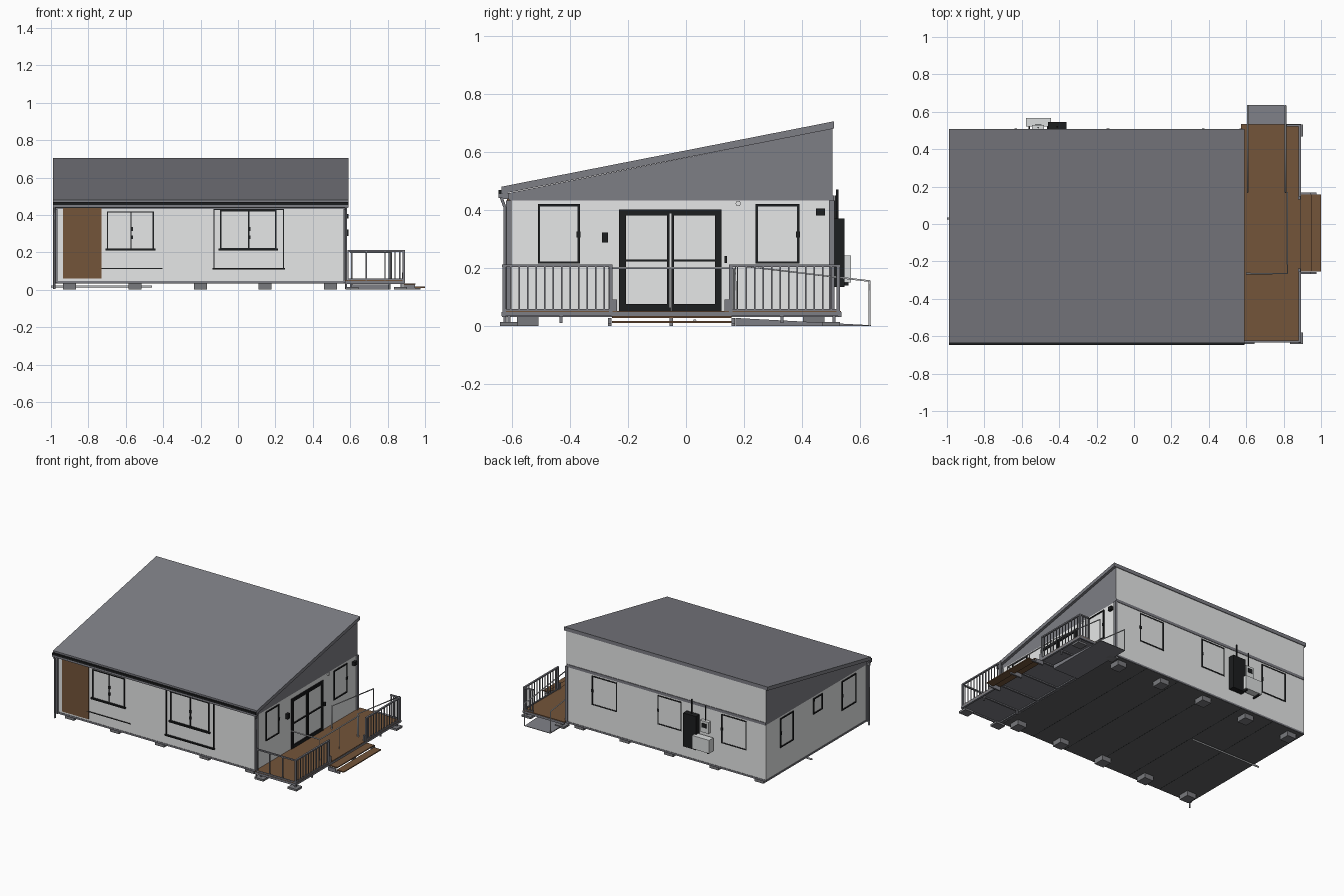
import bpy, bmesh, math
from mathutils import Vector


def mat(name, r, g, b):
    m = bpy.data.materials.new(name)
    m.diffuse_color = (r, g, b, 1)
    return m


WALL = mat("off_white_wall", 0.79, 0.80, 0.80)
GREY = mat("roof_grey", 0.208, 0.211, 0.235)
TRIM = mat("trim_grey", 0.208, 0.211, 0.235)
BLACK = mat("frame_black", 0.012, 0.013, 0.014)
WOOD = mat("wood_brown", 0.175, 0.090, 0.042)
FLOOR = mat("underside_charcoal", 0.115, 0.118, 0.125)
PALE = mat("appliance_pale", 0.70, 0.72, 0.72)
METAL = mat("rail_metal", 0.55, 0.56, 0.58)
CONC = mat("pad_concrete", 0.19, 0.192, 0.205)


def finish(name, bm, *mats):
    bmesh.ops.recalc_face_normals(bm, faces=bm.faces)
    me = bpy.data.meshes.new(name)
    bm.to_mesh(me)
    bm.free()
    for m in mats:
        me.materials.append(m)
    ob = bpy.data.objects.new(name, me)
    bpy.context.collection.objects.link(ob)
    return ob


def boxes(name, m, *specs):
    """Each spec is x0, x1, y0, y1, z0, z1."""
    bm = bmesh.new()
    for x0, x1, y0, y1, z0, z1 in specs:
        vs = bmesh.ops.create_cube(bm, size=1)["verts"]
        for v in vs:
            v.co = Vector(((x0 + x1) / 2 + v.co.x * (x1 - x0),
                           (y0 + y1) / 2 + v.co.y * (y1 - y0),
                           (z0 + z1) / 2 + v.co.z * (z1 - z0)))
    return finish(name, bm, m)


def prism(name, pts, x0, x1, *mats):
    """Extrude a y-z outline along x."""
    bm = bmesh.new()
    f = bm.faces.new([bm.verts.new((x0, y, z)) for y, z in pts])
    ext = bmesh.ops.extrude_face_region(bm, geom=[f], use_keep_orig=True)["geom"]
    for v in ext:
        if isinstance(v, bmesh.types.BMVert):
            v.co.x = x1
    return finish(name, bm, *mats)


def pipe(name, m, pts, r=0.004):
    cu = bpy.data.curves.new(name, "CURVE")
    cu.dimensions = "3D"
    cu.bevel_depth, cu.bevel_resolution, cu.use_fill_caps = r, 1, True
    sp = cu.splines.new("POLY")
    sp.points.add(len(pts) - 1)
    for p, c in zip(sp.points, pts):
        p.co = (*c, 1)
    cu.materials.append(m)
    ob = bpy.data.objects.new(name, cu)
    bpy.context.collection.objects.link(ob)


XL, XR, YF, YB = -0.975, 0.572, -0.61, 0.505
EAVE = 0.432


def on_wall(side, u0, u1, z0, z1, d=0.006):
    """Box spec lying on one wall, projecting by d."""
    return {"front": (u0, u1, YF - d, YF + 0.002, z0, z1),
            "back": (u0, u1, YB - 0.002, YB + d, z0, z1),
            "left": (XL - d, XL + 0.002, u0, u1, z0, z1),
            "right": (XR - 0.002, XR + d, u0, u1, z0, z1)}[side]


def frame(name, side, u0, u1, z0, z1, t=0.008, bars=(), sill=True, d=0.006):
    s = [on_wall(side, u0, u0 + t, z0, z1, d), on_wall(side, u1 - t, u1, z0, z1, d),
         on_wall(side, u0, u1, z1 - t, z1, d), on_wall(side, u0, u1, z0, z0 + t, d)]
    s += [on_wall(side, b - t / 2, b + t / 2, z0, z1, d) for b in bars]
    if sill:
        s.append(on_wall(side, u0 - 0.008, u1 + 0.008, z0 - 0.004, z0 + 0.006, 0.014))
    # handles
    for b in (bars or (u1 - t,)):
        for h in ((0.055, 0.1) if bars else (0.09,)):
            s.append(on_wall(side, b - 0.004, b + 0.010, z0 + h, z0 + h + 0.02, d + 0.002))
    boxes(name, BLACK, *s)
    boxes(name + "_glass", WALL, on_wall(side, u0 + t, u1 - t, z0 + t, z1 - t, 0.001))


# House body, gable section and roof
boxes("house_walls", WALL, (XL, XR, YF, YB, 0.045, EAVE))
gable = prism("gable_section", [(YF, EAVE), (YB, EAVE), (YB, 0.68), (YF, 0.458)],
              XL, XR, GREY, WALL)
for p in gable.data.polygons:
    p.material_index = 1 if p.normal.y > 0.9 else 0
prism("roof", [(-0.635, 0.455), (-0.635, 0.48), (0.509, 0.705), (0.509, 0.68)], -0.99, 0.59, GREY)
boxes("floor_slab", FLOOR, (XL, XR, YF, YB, 0.034, 0.045))
boxes("floor_seams", BLACK, *[(x - 0.001, x + 0.001, YF, YB, 0.0335, 0.036)
                              for x in (-0.72, -0.46, -0.2, 0.06, 0.32)])
boxes("skirting", TRIM, on_wall("front", XL, XR, 0.035, 0.047, 0.003), on_wall("back", XL, XR, 0.035, 0.047, 0.003),
      on_wall("left", YF, YB, 0.035, 0.047, 0.003), on_wall("right", YF, YB, 0.035, 0.047, 0.003))
boxes("back_band", TRIM, on_wall("back", XL, XR, 0.430, 0.449, 0.004))
boxes("corner_posts", TRIM, *[(x - 0.009, x + 0.009, y - 0.009, y + 0.009, 0.035, EAVE)
                              for x, y in ((XL, YF), (XR, YF), (XR, YB - 0.003))])
boxes("front_soffit", TRIM, (-0.985, 0.585, -0.632, YF, 0.437, 0.458))
# Gutter: grey trough with a dark rim
boxes("front_gutter", TRIM, (-0.99, 0.59, -0.645, -0.628, 0.441, 0.455))
boxes("gutter_rim", BLACK, (-0.99, 0.59, -0.646, -0.630, 0.454, 0.468))
for i, x in enumerate((-0.983, 0.578)):
    pipe("downpipe_%d" % i, TRIM, [(x, -0.637, 0.445), (x, -0.624, 0.41), (x, -0.624, 0.005)], 0.006)
boxes("foundation_pads", CONC, *[(x - 0.035, x + 0.035, y - 0.037, y + 0.037, 0, 0.035)
                                 for x in (-0.9, -0.55, -0.2, 0.145, 0.495) for y in (-0.545, 0.44)])
pipe("drain_pipe", METAL, [(-1.0, 0.03, 0.018), (-0.46, 0.03, 0.018)], 0.006)

# Front wall details
boxes("wood_panel", WOOD, on_wall("front", -0.935, -0.73, 0.06, 0.437))
frame("front_window_left", "front", -0.70, -0.45, 0.215, 0.418, 0.006, (-0.572,))
frame("front_window_right", "front", -0.095, 0.205, 0.215, 0.427, 0.008, (0.058,))
boxes("front_surround", BLACK, on_wall("front", -0.13, -0.125, 0.11, 0.43, 0.008),
      on_wall("front", 0.24, 0.245, 0.11, 0.43, 0.008), on_wall("front", -0.13, 0.245, 0.427, 0.431, 0.008),
      on_wall("front", -0.135, 0.25, 0.108, 0.116, 0.014))
boxes("front_ledge", BLACK, on_wall("front", -0.745, -0.405, 0.111, 0.115))

# Side and back windows
for i, (side, a, b, z0) in enumerate((
        ("right", -0.51, -0.365, 0.215), ("right", 0.24, 0.39, 0.215),
        ("back", 0.18, 0.376, 0.215), ("back", -0.32, -0.134, 0.215), ("back", -0.824, -0.628, 0.215),
        ("left", 0.205, 0.35, 0.215), ("left", -0.116, -0.016, 0.31), ("left", -0.49, -0.33, 0.215))):
    frame("%s_window_%d" % (side, i), side, a, b, z0, 0.42, sill=False, d=0.003 if side == "back" else 0.006)

# Double doors
frame("door_frame", "right", -0.23, 0.122, 0.05, 0.402, 0.014, sill=False)
for n, a, b in (("left", -0.216, -0.056), ("right", -0.05, 0.108)):
    boxes("door_leaf_" + n, BLACK, on_wall("right", a, a + 0.009, 0.06, 0.39, 0.009),
          on_wall("right", b - 0.009, b, 0.06, 0.39, 0.009), on_wall("right", a, b, 0.06, 0.076, 0.009),
          on_wall("right", a, b, 0.38, 0.392, 0.009), on_wall("right", a, b, 0.222, 0.229, 0.009))
boxes("wall_lamps", BLACK, on_wall("right", -0.29, -0.268, 0.287, 0.323, 0.018),
      on_wall("right", 0.132, 0.142, 0.217, 0.242, 0.012), on_wall("right", 0.448, 0.478, 0.38, 0.405, 0.02))
pipe("vent", WALL, [(XR, 0.18, 0.422), (XR + 0.008, 0.18, 0.422)], 0.01)

# Equipment on the back wall
boxes("heater_cabinet", BLACK, (-0.46, -0.36, YB, 0.546, 0.135, 0.37))
boxes("outdoor_unit", PALE, (-0.577, -0.445, 0.52, 0.568, 0.15, 0.243))
boxes("unit_bracket", BLACK, (-0.565, -0.555, YB, 0.56, 0.14, 0.15), (-0.465, -0.455, YB, 0.56, 0.14, 0.15))
boxes("meter_box", PALE, (-0.545, -0.48, YB, 0.53, 0.265, 0.345))
boxes("meter_screen", BLACK, (-0.53, -0.495, 0.529, 0.533, 0.30, 0.33))
pipe("heater_flue", BLACK, [(-0.41, 0.52, 0.36), (-0.41, 0.52, 0.47)], 0.005)
pipe("meter_conduit", BLACK, [(-0.512, 0.515, 0.34), (-0.512, 0.515, 0.45)])

# Deck with beams, posts and pads
boxes("deck_boards", WOOD, (XR, 0.89, -0.63, 0.533, 0.046, 0.052))
boxes("deck_underside", TRIM, (XR + 0.002, 0.888, -0.628, 0.531, 0.040, 0.0465))
boxes("deck_beams", TRIM, (0.88, 0.893, -0.635, 0.535, 0.035, 0.048), (XR + 0.01, 0.593, -0.63, 0.533, 0.032, 0.044),
      *[(XR, 0.89, y - 0.006, y + 0.006, 0.032, 0.047) for y in (-0.627, -0.43, -0.25, -0.05, 0.145, 0.33, 0.529)])
boxes("deck_posts", TRIM, *[(x - 0.005, x + 0.005, y - 0.005, y + 0.005, 0.01, 0.04)
                            for x in (0.605, 0.875) for y in (-0.61, -0.43, 0.33, 0.51)])
boxes("deck_pads", CONC, *[(x - 0.035, x + 0.035, y - 0.031, y + 0.031, 0, 0.014)
                           for x in (0.61, 0.868) for y in (-0.61, 0.5)])

# Railings with balusters
for n, a, b in (("front", -0.632, -0.253), ("back", 0.148, 0.53)):
    s = [(0.88, 0.892, a, b, 0.203, 0.212), (0.882, 0.89, a, b, 0.052, 0.059)]
    s += [(0.88, 0.892, y - 0.006, y + 0.006, 0.04, 0.212) for y in (a + 0.006, b - 0.006)]
    s += [(0.884, 0.889, y - 0.0025, y + 0.0025, 0.055, 0.207)
          for y in (a + (b - a) * i / 13 for i in range(1, 13))]
    boxes(n + "_railing", TRIM, *s)
for n, y, a in (("front", -0.628, 0.585), ("back", 0.527, 0.815)):
    s = [(a, 0.89, y - 0.005, y + 0.005, 0.203, 0.212), (a, 0.89, y - 0.004, y + 0.004, 0.052, 0.059)]
    s += [(x - 0.003, x + 0.003, y - 0.003, y + 0.003, 0.05, 0.207)
          for x in (a + 0.004, a + (0.89 - a) * 0.33, a + (0.89 - a) * 0.66)]
    boxes(n + "_end_railing", TRIM, *s)

# Steps with wood treads and grey stringers
boxes("step_treads", WOOD, (0.885, 0.948, -0.255, 0.157, 0.027, 0.034), (0.945, 1.0, -0.255, 0.157, 0.010, 0.017))
boxes("step_stringers", TRIM, *[q for y in (-0.262, -0.05, 0.162) for q in (
    (0.885, 0.945, y - 0.006, y + 0.006, 0, 0.027), (0.94, 0.975, y - 0.006, y + 0.006, 0, 0.010))])
boxes("step_stubs", TRIM, *[(0.876, 0.89, y - 0.008, y + 0.008, 0.04, 0.092) for y in (-0.245, 0.14)])

# Ramp and metal handrails
prism("ramp", [(0.17, 0.0), (0.17, 0.028), (0.637, 0.003), (0.637, 0)], 0.607, 0.805, GREY)
for n, x in (("inner", 0.608), ("outer", 0.81)):
    pipe("ramp_rail_" + n, METAL, [(x, 0.17, 0.05), (x, 0.17, 0.21), (x, 0.632, 0.155), (x, 0.632, 0.0)], 0.0045)
pipe("deck_handrail", METAL, [(0.60, -0.265, 0.2), (0.82, -0.265, 0.2), (0.82, 0.17, 0.2)], 0.0045)
for i, y in enumerate((-0.265, -0.05, 0.165)):
    pipe("handrail_post_%d" % i, METAL, [(0.82, y, 0.05), (0.82, y, 0.2)], 0.003)
